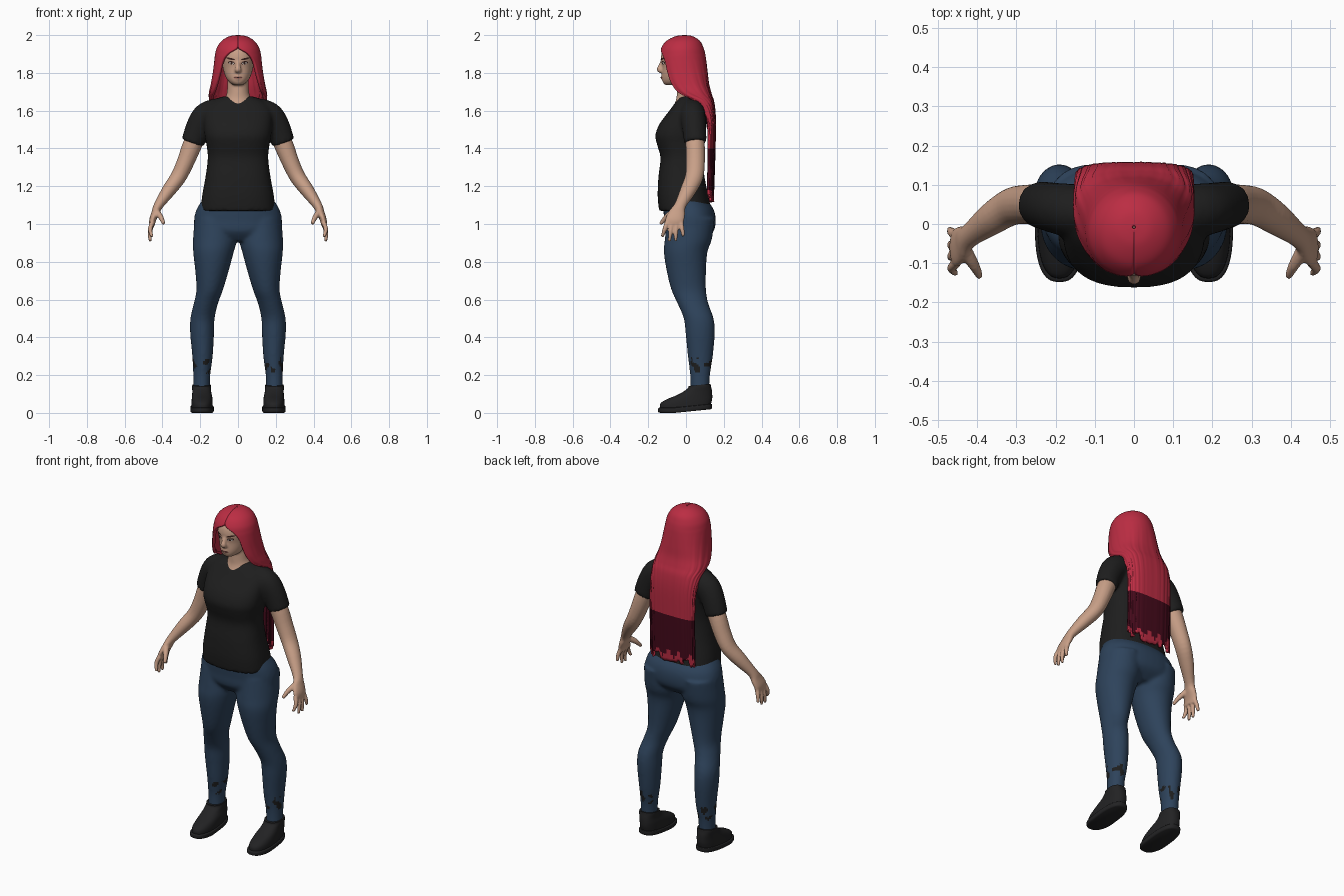
import bpy, bmesh, math, random
from mathutils import Vector, noise

random.seed(4)
if "Cube" in bpy.data.objects:
    bpy.data.objects.remove(bpy.data.objects["Cube"])


def material(name, r, g, b):
    m = bpy.data.materials.new(name)
    m.use_nodes = True
    m.diffuse_color = (r, g, b, 1)
    node = next(n for n in m.node_tree.nodes if n.type == 'BSDF_PRINCIPLED')
    node.inputs["Base Color"].default_value = (r, g, b, 1)
    node.inputs["Roughness"].default_value = 0.8
    return m


RED = material("hair red", .50, .026, .056)
MAROON = material("hair maroon", .06, .003, .011)
SKIN = material("skin", .58, .35, .245)
BLACK = material("shirt black", .013, .013, .013)
DENIM = material("denim blue", .027, .056, .105)
LEATHER = material("shoe black", .016, .016, .017)
WHITE = material("eye white", .6, .55, .5)
BROWN = material("brow brown", .04, .015, .012)
LIP = material("lip", .36, .15, .12)


def smooth_rows(rows, steps):
    """Catmull-Rom interpolation between rows of numbers."""
    out = []
    for i in range(len(rows) - 1):
        p = [rows[max(0, min(len(rows) - 1, i + k))] for k in (-1, 0, 1, 2)]
        for s in range(steps):
            t = s / steps
            out.append([b + .5 * t * (c - a + t * (2*a - 5*b + 4*c - d + t * (3*(b - c) + d - a)))
                        for a, b, c, d in zip(*p)])
    return out + [list(rows[-1])]


def skin_rings(bm, rings):
    """Join rings of points into a closed tube."""
    vs = [[bm.verts.new(p) for p in r] for r in rings]
    n = len(vs[0])
    for a, b in zip(vs, vs[1:]):
        for j in range(n):
            bm.faces.new((a[j], a[(j + 1) % n], b[(j + 1) % n], b[j]))
    bm.faces.new(vs[0][::-1])
    bm.faces.new(vs[-1])


def power(v, e):
    return math.copysign(abs(v) ** (2 / e), v)


def loft(bm, rows, e=2.0, side=1, n=40, steps=4):
    """Horizontal sections: height, centre x, front y, back y, half width."""
    rings = []
    for z, cx, yf, yb, w in smooth_rows(rows, steps):
        angles = [2 * math.pi * k / n for k in range(n)]
        rings.append([(side * (cx + w * power(math.cos(a), e)),
                       (yf + yb) / 2 + (yb - yf) / 2 * power(math.sin(a), e), z) for a in angles])
    skin_rings(bm, rings)


def limb(bm, rows, side=1, n=20, steps=4):
    """Sections square to a path: x, y, z, thickness radius, breadth radius."""
    rows = smooth_rows(rows, steps)
    pts = [Vector((r[0] * side, r[1], r[2])) for r in rows]
    rings = []
    for i, r in enumerate(rows):
        t = (pts[min(i + 1, len(pts) - 1)] - pts[max(i - 1, 0)]).normalized()
        v = (Vector((0, 1, 0)) - t * t.y).normalized()
        u = t.cross(v)
        rings.append([pts[i] + u * r[3] * math.cos(2 * math.pi * k / n)
                      + v * r[4] * math.sin(2 * math.pi * k / n) for k in range(n)])
    skin_rings(bm, rings)


def finish(name, bm, mats, voxel=0, relax=0, thick=0):
    """Turn a bmesh into an object, fusing its parts when a voxel size is given."""
    if not thick:
        bmesh.ops.recalc_face_normals(bm, faces=bm.faces)
    me = bpy.data.meshes.new(name)
    bm.to_mesh(me)
    bm.free()
    ob = bpy.data.objects.new(name, me)
    bpy.context.collection.objects.link(ob)
    if voxel:
        m = ob.modifiers.new("fuse", 'REMESH')
        m.mode, m.voxel_size = 'VOXEL', voxel
    if relax:
        m = ob.modifiers.new("relax", 'SMOOTH')
        m.factor, m.iterations = .5, relax
    if thick:
        m = ob.modifiers.new("thickness", 'SOLIDIFY')
        m.thickness, m.offset = thick, -1
    dg = bpy.context.evaluated_depsgraph_get()
    ob.data = bpy.data.meshes.new_from_object(ob.evaluated_get(dg))
    ob.modifiers.clear()
    ob.data.materials.clear()
    for m in mats:
        ob.data.materials.append(m)
    for p in ob.data.polygons:
        p.use_smooth = True
        p.material_index = 0
    return ob


# Shirt: torso and short sleeves
bm = bmesh.new()
loft(bm, [(1.07, 0, -.143, .135, .198), (1.15, 0, -.15, .118, .19), (1.25, 0, -.146, .098, .172),
          (1.35, 0, -.135, .088, .16), (1.42, 0, -.153, .092, .167), (1.47, 0, -.162, .1, .177),
          (1.53, 0, -.14, .11, .182), (1.6, 0, -.088, .112, .18), (1.645, 0, -.055, .105, .145),
          (1.675, 0, -.03, .09, .085)], 2.5)
for s in (1, -1):
    limb(bm, [(.08, .03, 1.6, .07, .065), (.16, .035, 1.575, .075, .068), (.205, .042, 1.52, .068, .064),
              (.24, .05, 1.43, .062, .06)], s)
finish("shirt", bm, [BLACK], .01, 5)

# Jeans: pelvis and legs, with dark frayed patches above the ankles
bm = bmesh.new()
loft(bm, [(1.14, 0, -.12, .1, .18), (1.08, 0, -.12, .145, .218), (1.02, 0, -.115, .157, .233),
          (.96, 0, -.11, .145, .225), (.91, 0, -.07, .09, .17)], 2.3)
for s in (1, -1):
    loft(bm, [(1.03, .12, -.1, .152, .11), (.92, .122, -.112, .137, .116), (.85, .13, -.117, .113, .107),
              (.75, .138, -.102, .106, .088), (.65, .15, -.077, .106, .07), (.58, .17, -.045, .118, .064),
              (.5, .188, -.012, .146, .064), (.42, .19, -.002, .152, .063), (.3, .188, .01, .142, .054),
              (.2, .192, .022, .127, .045), (.12, .193, .022, .123, .044)], side=s)
jeans = finish("jeans", bm, [DENIM, BLACK], .01, 4)
for p in jeans.data.polygons:
    c = p.center
    if abs(c.z - .25) < .04 and noise.noise(c * 26) > .12:
        p.material_index = 1

# Shoes: sole, heel and sloping upper, raised a little at the heel
for s, label in ((1, "left"), (-1, "right")):
    parts = (("shoe", 2.4, [(.02, .19, -.138, .13, .056), (.05, .19, -.135, .138, .056),
                            (.075, .19, -.095, .139, .054), (.1, .192, -.03, .137, .05),
                            (.122, .193, .008, .132, .05), (.135, .193, .012, .13, .049)]),
             ("sole", 2.6, [(0, .19, -.135, .13, .056), (.006, .19, -.147, .137, .062),
                            (.024, .19, -.147, .138, .062), (.028, .19, -.14, .134, .058)]))
    for part, e, rows in parts:
        bm = bmesh.new()
        loft(bm, rows, e, s)
        for v in bm.verts:
            v.co.z += max(0, v.co.y + .06) * .1
        ob = finish(label + "_" + part, bm, [LEATHER])
        bpy.context.view_layer.objects.active = ob
        ob.select_set(True)
        bpy.ops.object.shade_smooth_by_angle(angle=math.radians(40))
        ob.select_set(False)

# Arms with hands
for s, label in ((1, "left"), (-1, "right")):
    bm = bmesh.new()
    limb(bm, [(.19, .04, 1.52, .045, .05), (.237, .048, 1.43, .051, .051), (.277, .05, 1.33, .046, .05),
              (.315, .043, 1.25, .042, .048), (.365, .012, 1.18, .037, .042), (.42, -.03, 1.1, .025, .031),
              (.437, -.046, 1.06, .021, .043), (.452, -.06, 1.02, .018, .05),
              (.455, -.064, .99, .014, .046)], s)
    for y, tx, ty, tz in ((-.1, .455, -.126, .932), (-.076, .465, -.088, .908),
                          (-.051, .466, -.055, .91), (-.027, .469, -.014, .935)):
        limb(bm, [(.453, y, 1.01, .013, .013), (.465, (y + ty) / 2, (1.01 + tz) / 2, .012, .012),
                  (tx, ty, tz, .008, .008)], s, 10)
    limb(bm, [(.435, -.06, 1.07, .018, .02), (.408, -.105, 1.035, .014, .015),
              (.393, -.135, 1.0, .009, .009)], s, 10)
    finish(label + "_arm", bm, [SKIN], .005, 3)

# Head, neck and nose
bm = bmesh.new()
loft(bm, [(1.735, 0, -.108, -.03, .022), (1.75, 0, -.122, .0, .045), (1.78, 0, -.127, .04, .066),
          (1.83, 0, -.126, .08, .081), (1.88, 0, -.133, .09, .086), (1.93, 0, -.116, .09, .078),
          (1.975, 0, -.05, .06, .045)], 2.15)
loft(bm, [(1.62, 0, -.068, .08, .09), (1.66, 0, -.052, .08, .072), (1.7, 0, -.048, .07, .058),
          (1.8, 0, -.045, .07, .056)])
limb(bm, [(0, -.12, 1.87, .012, .01), (0, -.135, 1.835, .013, .012), (0, -.139, 1.818, .018, .016),
          (0, -.125, 1.808, .016, .012)], 1, 12)
limb(bm, [(0, -.118, 1.785, .018, .012), (0, -.12, 1.773, .018, .012), (0, -.116, 1.765, .016, .01)], 1, 12)
head = finish("head", bm, [SKIN], .006, 3)


def decal(name, x, z, w, h, mat, tilt=0, lift=.003):
    """Thin oval patch laid on the front of the face."""
    bm = bmesh.new()
    bmesh.ops.create_circle(bm, cap_ends=True, cap_tris=True, segments=20, radius=1)
    for v in bm.verts:
        px, pz = x + v.co.x * w, z + v.co.y * h + v.co.x * w * tilt
        hit, loc, _, _ = head.ray_cast(Vector((px, -1, pz)), Vector((0, 1, 0)))
        v.co = (px, (loc.y if hit else -.1) - lift, pz)
    finish(name, bm, [mat])


for s, label in ((1, "left"), (-1, "right")):
    decal(label + "_lash", s * .035, 1.853, .018, .009, BROWN, s * .1, .002)
    decal(label + "_eye", s * .035, 1.851, .014, .006, WHITE, s * .1, .003)
    decal(label + "_iris", s * .034, 1.851, .006, .006, BROWN, 0, .004)
    decal(label + "_brow", s * .038, 1.874, .023, .005, BROWN, s * .22)
decal("lips", 0, 1.775, .025, .007, LIP)
decal("mouth_line", 0, 1.776, .026, .0018, BROWN, 0, .004)

# Hair: open-fronted curtain; height, half width, front y, back y, half sweep in degrees
rows = smooth_rows([(2, .004, -.012, -.004, 180), (1.994, .045, -.055, .035, 180),
                    (1.97, .086, -.103, .073, 180), (1.935, .111, -.13, .092, 178),
                    (1.9, .121, -.14, .102, 152), (1.86, .126, -.14, .108, 139),
                    (1.8, .133, -.132, .115, 133), (1.74, .143, -.112, .122, 128),
                    (1.69, .153, -.07, .135, 122), (1.64, .152, .01, .15, 98),
                    (1.55, .15, .065, .158, 88), (1.4, .15, .08, .156, 84),
                    (1.27, .15, .083, .152, 84), (1.13, .15, .085, .147, 84)], 6)
bm = bmesh.new()
grid = []
cols = 72
ragged = [random.uniform(-.02, .03) for _ in range(cols // 3 + 1)]
for z, w, yf, yb, sweep in rows:
    line = []
    lower = min(1, max(0, (1.9 - z) / .3))
    e = 2 + lower
    for j in range(cols + 1):
        k = 2 * j / cols - 1
        a = math.radians(min(sweep, 180)) * k
        strand = 1 + .02 * lower * math.sin(j * 2.1 + 2 * math.sin(j))
        drop = ragged[j // 3] * max(0, (1.22 - z) / .09)
        line.append(bm.verts.new((w * strand * power(math.sin(a), e),
                                  (yf + yb) / 2 + (yb - yf) / 2 * strand * power(math.cos(a), e),
                                  z + drop)))
    grid.append(line)
for a, b in zip(grid, grid[1:]):
    for j in range(cols):
        bm.faces.new((a[j], a[j + 1], b[j + 1], b[j]))
bm.normal_update()
if sum(f.normal.dot(f.calc_center_median() - Vector((0, 0, 1.85))) for f in bm.faces) < 0:
    bmesh.ops.reverse_faces(bm, faces=bm.faces)
hair = finish("hair", bm, [RED, MAROON], thick=.016)
for p in hair.data.polygons:
    c = p.center
    tip = 1.165 + .02 * math.sin(c.x * 90)
    if tip < c.z < 1.41:
        p.material_index = 1
